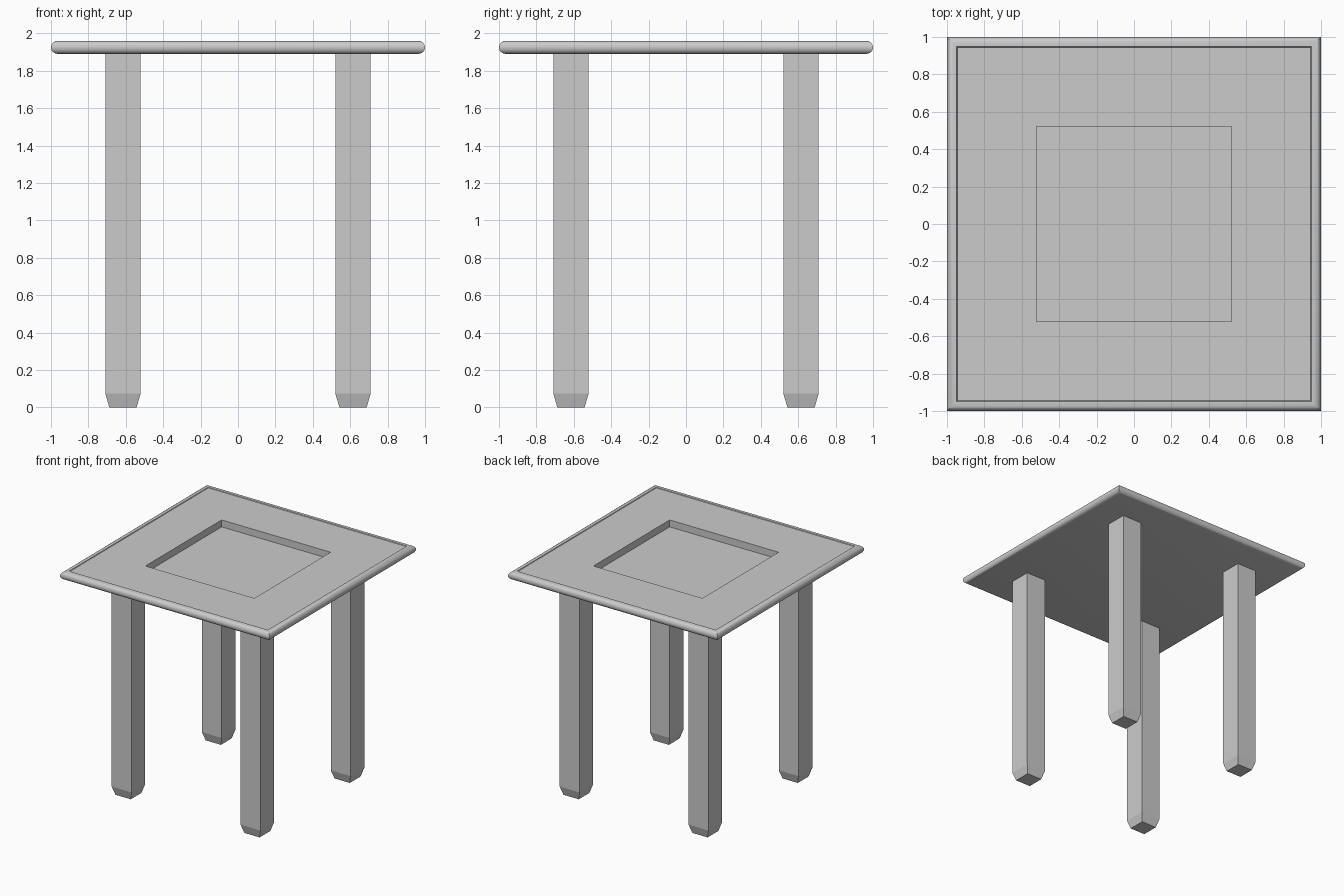
import bpy, bmesh, math

cube = bpy.data.objects.get("Cube")
if cube:
    bpy.data.objects.remove(cube, do_unlink=True)

# Single plain grey
grey = bpy.data.materials.new("plain grey")
grey.use_nodes = True
colour = (0.6, 0.6, 0.6, 1)
grey.diffuse_color = colour
grey.node_tree.nodes["Principled BSDF"].inputs["Base Color"].default_value = colour


def square_loft(name, profile, centre=(0, 0)):
    """Loft square rings given as (half width, height) and cap both ends."""
    bm = bmesh.new()
    rings = []
    for half, z in profile:
        rings.append([bm.verts.new((centre[0] + sx * half, centre[1] + sy * half, z))
                      for sx, sy in ((-1, -1), (1, -1), (1, 1), (-1, 1))])
    for low, high in zip(rings, rings[1:]):
        for i in range(4):
            j = (i + 1) % 4
            bm.faces.new((low[i], low[j], high[j], high[i]))
    bm.faces.new(rings[0][::-1])
    bm.faces.new(rings[-1])
    bmesh.ops.recalc_face_normals(bm, faces=bm.faces)
    mesh = bpy.data.meshes.new(name)
    bm.to_mesh(mesh)
    bm.free()
    mesh.materials.append(grey)
    obj = bpy.data.objects.new(name, mesh)
    bpy.context.collection.objects.link(obj)
    return obj


# Tabletop: rounded edge, thin raised rim, square recess in the middle
bottom, top, recess = 1.89, 1.96, 0.52
radius = (top - bottom) / 2
steps = 8
edge = []
for k in range(steps + 1):
    a = -math.pi / 2 + math.pi * k / steps
    edge.append((1 - radius + radius * math.cos(a), bottom + radius + radius * math.sin(a)))
inner = [(0.948, top), (0.945, top - 0.005), (recess, top - 0.005), (recess, bottom + 0.005)]
tabletop = square_loft("tabletop", edge + inner)

bpy.ops.object.select_all(action='DESELECT')
tabletop.select_set(True)
bpy.context.view_layer.objects.active = tabletop
bpy.ops.object.shade_smooth_by_angle(angle=math.radians(30))

# Four square legs with tapered feet
for side, sx in (("right", -1), ("left", 1)):
    for end, sy in (("front", -1), ("back", 1)):
        square_loft(f"{end}_{side}_leg",
                    [(0.073, 0), (0.094, 0.073), (0.094, bottom + 0.002)],
                    (sx * 0.615, sy * 0.615))
